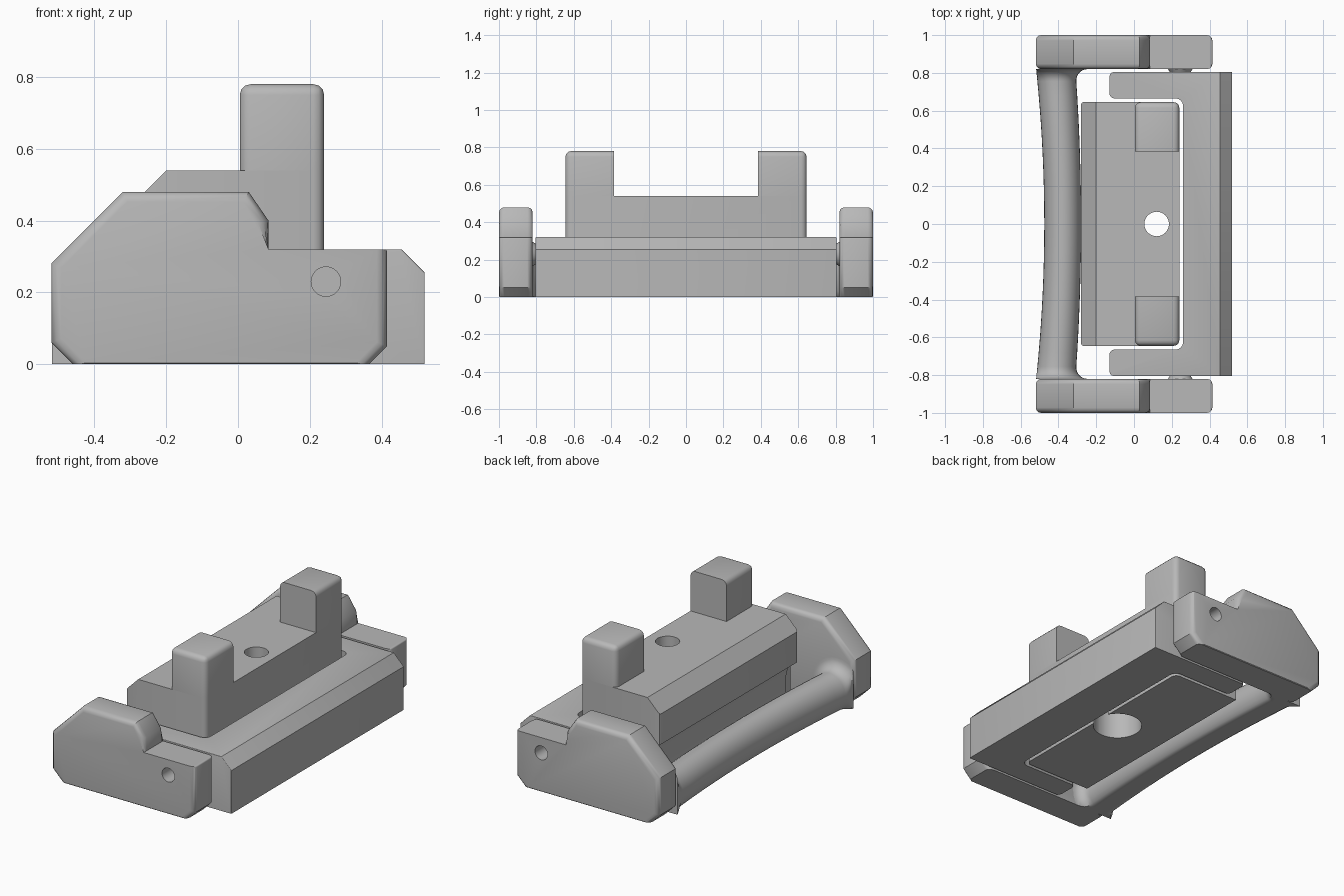
import bpy, bmesh, math
from mathutils import Vector, Matrix

if "Cube" in bpy.data.objects:
    bpy.data.objects.remove(bpy.data.objects["Cube"])

grey = bpy.data.materials.new("light_grey")
grey.use_nodes = True
colour = (0.48, 0.48, 0.48, 1)
grey.diffuse_color = colour
grey.node_tree.nodes["Principled BSDF"].inputs["Base Color"].default_value = colour


def finish(bm, name):
    bmesh.ops.recalc_face_normals(bm, faces=bm.faces)
    mesh = bpy.data.meshes.new(name)
    bm.to_mesh(mesh)
    bm.free()
    mesh.materials.append(grey)
    ob = bpy.data.objects.new(name, mesh)
    bpy.context.collection.objects.link(ob)
    return ob


def smooth(ob):
    bpy.ops.object.select_all(action='DESELECT')
    ob.select_set(True)
    bpy.context.view_layer.objects.active = ob
    bpy.ops.object.shade_smooth_by_angle(angle=math.radians(35))


def prism(name, outline, axis, start, end, bevels):
    """Extrude an outline along y or z, then bevel edges picked by rules."""
    bm = bmesh.new()
    place = (lambda a, b: (a, start, b)) if axis == 'y' else (lambda a, b: (a, b, start))
    face = bm.faces.new([bm.verts.new(place(a, b)) for a, b in outline])
    out = bmesh.ops.extrude_face_region(bm, geom=[face])
    step = Vector((0, end - start, 0) if axis == 'y' else (0, 0, end - start))
    bmesh.ops.translate(bm, vec=step, verts=[v for v in out["geom"] if isinstance(v, bmesh.types.BMVert)])
    bmesh.ops.recalc_face_normals(bm, faces=bm.faces)
    for rule, width, segments in bevels:
        picked = []
        for e in bm.edges:
            a, b = e.verts[0].co, e.verts[1].co
            d = (b - a).normalized()
            if rule((a + b) / 2, Vector((abs(d.x), abs(d.y), abs(d.z)))):
                picked.append(e)
        bmesh.ops.bevel(bm, geom=picked, offset=width, offset_type='OFFSET',
                        segments=segments, profile=0.5, affect='EDGES', clamp_overlap=True)
    return finish(bm, name)


def rod(name, x, y, z, r1, r2, length, axis):
    bm = bmesh.new()
    bmesh.ops.create_cone(bm, cap_ends=True, segments=32, radius1=r1, radius2=r2, depth=length)
    if axis == 'y':
        bmesh.ops.rotate(bm, cent=(0, 0, 0), matrix=Matrix.Rotation(math.pi / 2, 3, 'X'), verts=bm.verts)
    bmesh.ops.translate(bm, vec=(x, y, z), verts=bm.verts)
    return finish(bm, name)


def cut(ob, cutter):
    mod = ob.modifiers.new("hole", 'BOOLEAN')
    mod.operation, mod.solver, mod.object = 'DIFFERENCE', 'EXACT', cutter
    bpy.context.view_layer.objects.active = ob
    bpy.ops.object.modifier_apply(modifier=mod.name)
    bpy.data.objects.remove(cutter)


def near(a, b):
    return abs(a - b) < 0.004


# Handle side plates, with a pin hole and a hinge boss
plate_outline = [(-.46, 0), (-.52, .06), (-.52, .28), (-.32, .48), (.03, .48),
                 (.085, .4), (.085, .32), (.415, .32), (.415, .05), (.365, 0)]
for side, s in (("front", -1), ("back", 1)):
    plate = prism(side + "_handle_plate", plate_outline, 'y', s * .82, s, [
        (lambda m, d: d.y < .1 and not near(m.z, .32) and not near(m.z, 0), .028, 3),
        (lambda m, d: d.y < .1 and near(m.z, 0) and d.x > .9 and abs(m.y) > .9, .015, 1),
        (lambda m, d: d.y > .9 and near(m.x, .415) and near(m.z, .32), .028, 3)])
    cut(plate, rod("pin_cutter", .245, s * .92, .23, .041, .041, .3, 'y'))
    smooth(plate)
    wide, slim = (.05, .07) if s < 0 else (.07, .05)
    smooth(rod(side + "_hinge_boss", .245, s * .812, .23, wide, slim, .03, 'y'))

# Curved grip bar, flared where it meets the plates
bm = bmesh.new()
rings, sides, flare = [], 32, .065
stations = [-.82 + .065 * (1 - math.cos(i * math.pi / 16)) for i in range(9)]
stations += [-.755 + 1.51 * i / 20 for i in range(1, 20)] + [-y for y in reversed(stations)]
for y in stations:
    bow = (y / .82) ** 2
    outer, inner = -.475 - .043 * bow, -.28 - .03 * bow
    into = max(0, abs(y) - (.82 - flare))
    grow = flare - math.sqrt(max(0, flare ** 2 - into ** 2))
    half, mid = (inner - outer) / 2, (inner + outer) / 2
    ring = []
    for k in range(sides):
        t = 2 * math.pi * k / sides
        x = max(outer, mid + (half + grow) * math.cos(t))
        z = max(0, .09 + (.115 + grow) * math.sin(t))
        ring.append(bm.verts.new((x, y, z)))
    rings.append(ring)
for a, b in zip(rings, rings[1:]):
    for k in range(sides):
        n = (k + 1) % sides
        bm.faces.new((a[k], a[n], b[n], b[k]))
for ring in (rings[0], rings[-1]):
    bm.faces.new(ring)
smooth(finish(bm, "grip_bar"))

# C-shaped frame
half_c = [(.52, .805), (-.13, .805), (-.13, .665), (.26, .665)]
frame_outline = half_c + [(x, -y) for x, y in reversed(half_c)]
smooth(prism("c_frame", frame_outline, 'z', 0, .32, [
    (lambda m, d: d.z > .9 and near(m.x, .26), .04, 4),
    (lambda m, d: d.z > .9 and near(m.x, -.13), .025, 3),
    (lambda m, d: d.y > .9 and near(m.x, .52) and near(m.z, .32), .065, 1),
    (lambda m, d: near(abs(m.y), .805) and m.z > .01 and m.x > 0, .025, 3)]))

# Central block with an undercut, a bolt hole and a wide bore below
block_outline = [(-.2, .0), (-.2, .17), (-.215, .23), (-.28, .28), (-.28, .46),
                 (-.2, .54), (.24, .54), (.24, 0)]
block = prism("central_block", block_outline, 'y', -.645, .645, [
    (lambda m, d: d.z > .9 and near(m.x, .24), .03, 3),
    (lambda m, d: d.z > .9 and near(m.x, -.28), .012, 2)])
cut(block, rod("bolt_cutter", .12, 0, .4, .065, .065, 1, 'z'))
cut(block, rod("bore_cutter", .12, 0, .1, .135, .135, .3, 'z'))
smooth(block)

# Upright posts at both ends of the block
post_outline = [(.005, .54), (.005, .78), (.24, .78), (.24, .54)]
for side, s in (("front", -1), ("back", 1)):
    smooth(prism(side + "_post", post_outline, 'y', s * .385, s * .645, [
        (lambda m, d: m.z > .55 and (d.y > .9 or abs(m.y) > .64), .03, 3)]))
